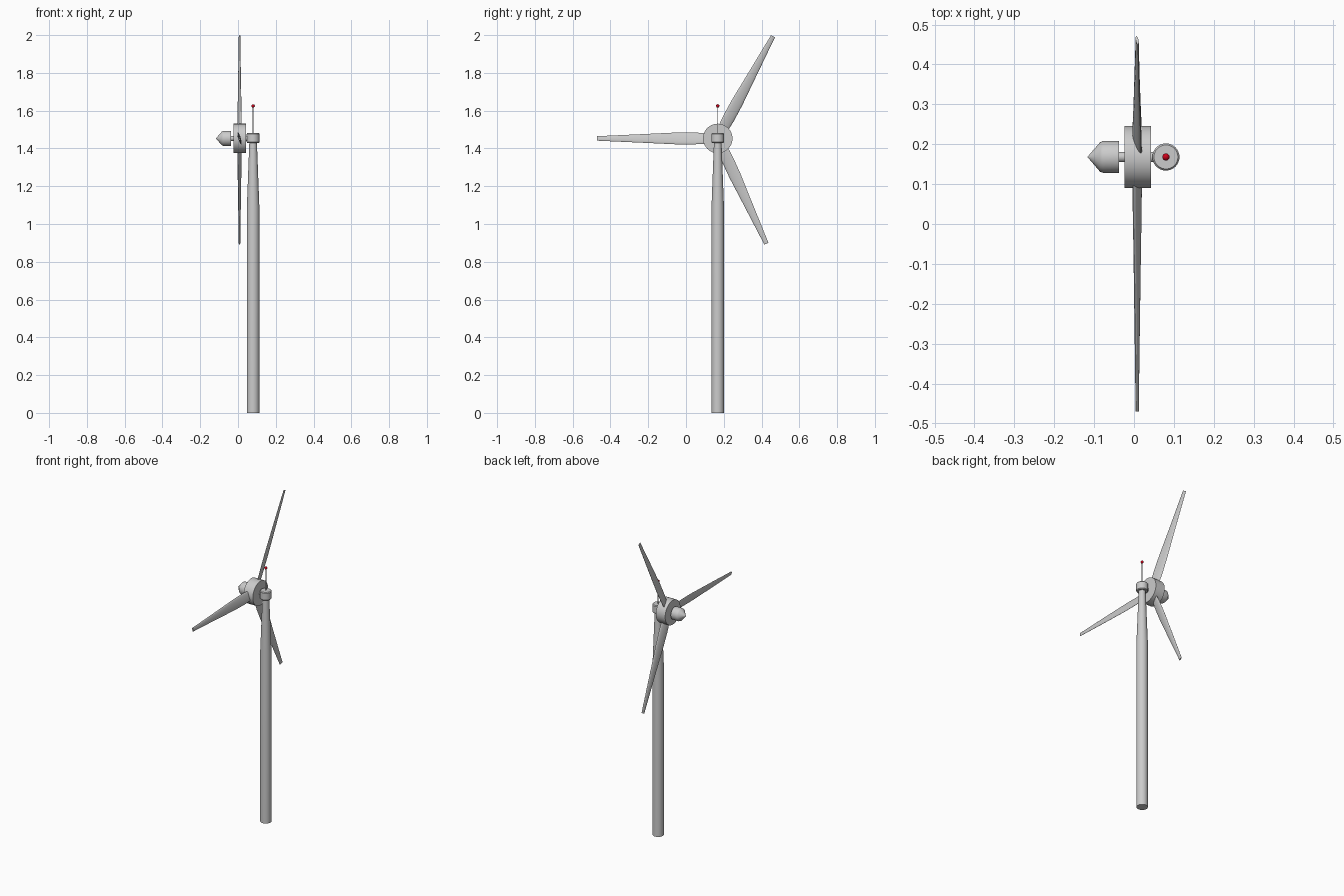
import bpy, bmesh
from math import sin, cos, pi, radians
from mathutils import Vector, Matrix

if "Cube" in bpy.data.objects:
    bpy.data.objects.remove(bpy.data.objects["Cube"])

Y, HUB_Z, TOWER_X = 0.168, 1.453, 0.08


def finish(name, bm, angle=35):
    bmesh.ops.recalc_face_normals(bm, faces=bm.faces)
    mesh = bpy.data.meshes.new(name)
    bm.to_mesh(mesh)
    bm.free()
    ob = bpy.data.objects.new(name, mesh)
    bpy.context.collection.objects.link(ob)
    bpy.ops.object.select_all(action='DESELECT')
    ob.select_set(True)
    bpy.context.view_layer.objects.active = ob
    bpy.ops.object.shade_smooth_by_angle(angle=radians(angle))
    return ob


def loft(name, rings):
    """Skin closed rings of points and cap both ends."""
    bm = bmesh.new()
    loops = [[bm.verts.new(p) for p in ring] for ring in rings]
    n = len(loops[0])
    for a, b in zip(loops, loops[1:]):
        for i in range(n):
            j = (i + 1) % n
            bm.faces.new((a[i], a[j], b[j], b[i]))
    bm.faces.new(loops[0])
    bm.faces.new(loops[-1])
    return finish(name, bm)


def turned(name, profile, origin, axis='Z', n=32):
    """Turn (position, radius) pairs around an axis through origin."""
    rings = []
    for h, r in profile:
        ring = []
        for i in range(n):
            u, v = r * cos(2 * pi * i / n), r * sin(2 * pi * i / n)
            p = (u, v, h) if axis == 'Z' else (h, u, v)
            ring.append(Vector(origin) + Vector(p))
        rings.append(ring)
    return loft(name, rings)


# Tower with tapered upper part, and its cap
base = (TOWER_X, Y, 0)
turned("tower", [(0, 0.033), (1.09, 0.033), (1.435, 0.02)], base)
turned("tower_cap", [(1.43, 0.031), (1.434, 0.034), (1.477, 0.034), (1.482, 0.030)], base)

# Rotor shaft, hub and pointed nose, all along x
centre = (0, Y, HUB_Z)
turned("shaft", [(-0.05, 0.013), (0.08, 0.013)], centre, 'X')
turned("hub", [(-0.024, 0.078), (0.042, 0.078)], centre, 'X', 48)
turned("nose", [(-0.116, 0.001), (-0.085, 0.037), (-0.077, 0.04), (-0.037, 0.04)], centre, 'X')

# Blades: distance fraction, chord, thickness, twist in degrees
sections = [(0.08, 0.058, 0.014, 20), (0.2, 0.066, 0.013, 17), (0.35, 0.064, 0.012, 14),
            (0.6, 0.048, 0.011, 12), (0.8, 0.036, 0.009, 11), (1.0, 0.024, 0.007, 10)]
X = Vector((1, 0, 0))
for k, (deg, length) in enumerate([(61.6, 0.615), (180, 0.638), (-65.2, 0.614)]):
    a = radians(deg)
    along, across = Vector((0, cos(a), sin(a))), Vector((0, -sin(a), cos(a)))
    rings = []
    for f, chord, thick, twist in sections:
        t = radians(twist)
        c = across * cos(t) + X * sin(t)
        d = X * cos(t) - across * sin(t)
        mid = Vector((0.008, Y, HUB_Z)) + along * (f * length)
        rings.append([mid + c * (chord / 2 * cos(2 * pi * i / 16))
                      + d * (thick / 2 * sin(2 * pi * i / 16)) for i in range(16)])
    loft(f"blade_{k + 1}", rings)

# Antenna with red warning light
turned("antenna", [(1.475, 0.0025), (1.625, 0.0025)], base, n=12)
bm = bmesh.new()
bmesh.ops.create_uvsphere(bm, u_segments=16, v_segments=10, radius=0.009,
                          matrix=Matrix.Translation((TOWER_X, Y, 1.625)))
light = finish("warning_light", bm, 60)
red = bpy.data.materials.new("red")
red.diffuse_color = (0.6, 0.0, 0.01, 1)
red.use_nodes = True
red.node_tree.nodes["Principled BSDF"].inputs["Base Color"].default_value = red.diffuse_color
light.data.materials.append(red)
